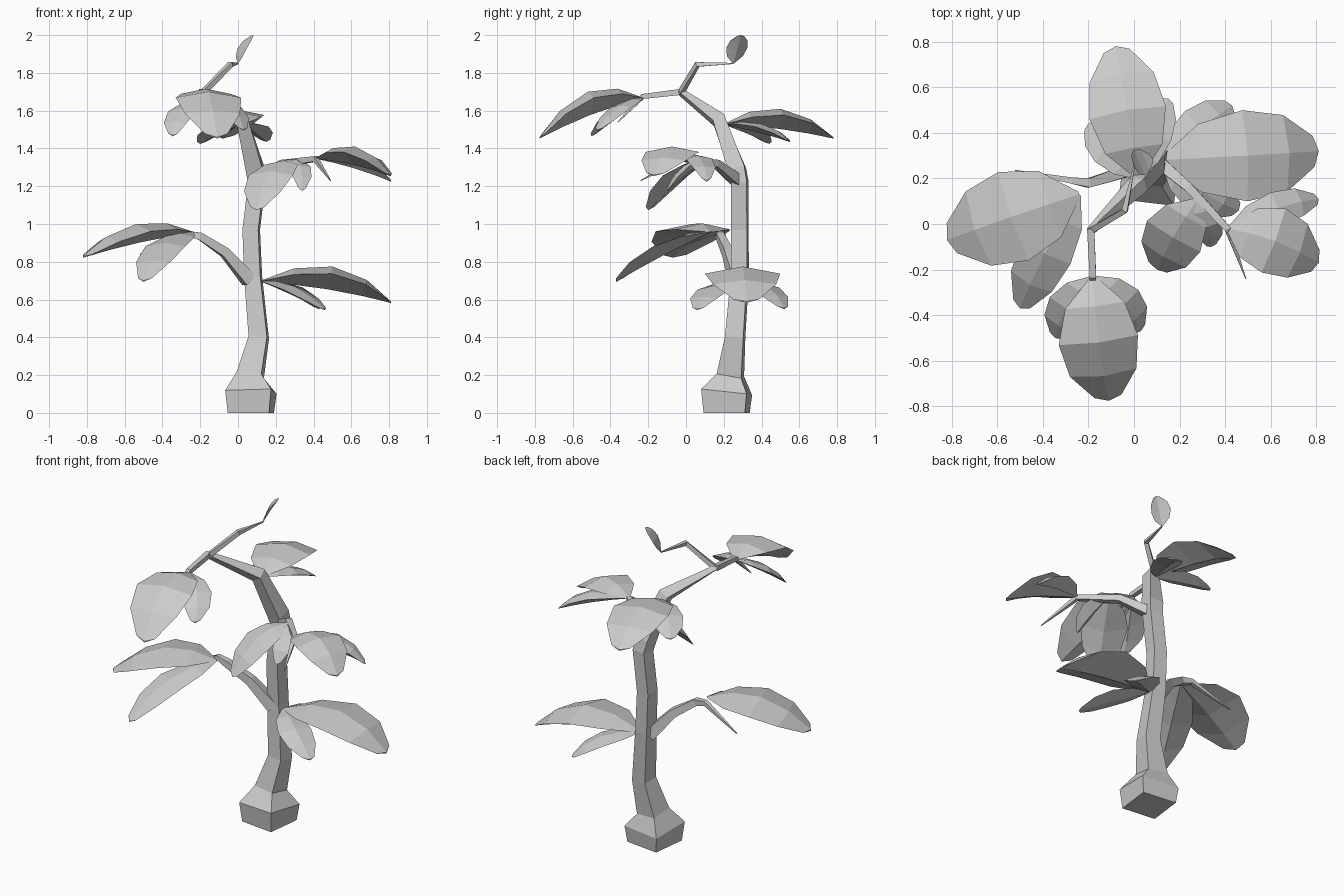
import bpy, bmesh
from mathutils import Vector as V

cube = bpy.data.objects.get("Cube")
if cube:
    bpy.data.objects.remove(cube)

grey = bpy.data.materials.new("plain grey")
grey.use_nodes = True
grey.diffuse_color = (0.6, 0.6, 0.6, 1)
grey.node_tree.nodes["Principled BSDF"].inputs["Base Color"].default_value = (0.6, 0.6, 0.6, 1)


def finish(name, bm):
    bmesh.ops.recalc_face_normals(bm, faces=bm.faces)
    mesh = bpy.data.meshes.new(name)
    bm.to_mesh(mesh)
    bm.free()
    mesh.materials.append(grey)
    bpy.context.collection.objects.link(bpy.data.objects.new(name, mesh))


def loft(name, rings):
    """Closed skin over rings of four corners."""
    bm = bmesh.new()
    rings = [[bm.verts.new(c) for c in ring] for ring in rings]
    for a, b in zip(rings, rings[1:]):
        for k in range(4):
            j = (k + 1) % 4
            bm.faces.new((a[k], a[j], b[j], b[k]))
    bm.faces.new(rings[0][::-1])
    bm.faces.new(rings[-1])
    finish(name, bm)


def stem(name, points, ref=(0, 0, 1)):
    """Square tube through (x, y, z, half width) points."""
    path = [V(p[:3]) for p in points]
    rings = []
    for i, p in enumerate(path):
        before = p - path[i - 1] if i else path[1] - p
        after = path[i + 1] - p if i + 1 < len(path) else before
        t = (before.normalized() + after.normalized()).normalized()
        u = t.cross(V(ref)).normalized()
        v = t.cross(u)
        r = points[i][3]
        rings.append([p + (u * a + v * b) * r
                      for a, b in ((1, 1), (-1, 1), (-1, -1), (1, -1))])
    loft(name, rings)


def leaf(name, base, mid, tip, half, fold=0.2, side=None):
    """Leaf with an arched top ridge and a nearly flat underside."""
    base, mid, tip = V(base), V(mid), V(tip)
    ctrl = mid * 2 - (base + tip) / 2
    side = V(side) if side else V((0, 0, 1)).cross(tip - base).normalized()

    def arch(t):
        return base * (1 - t) ** 2 + ctrl * 2 * t * (1 - t) + tip * t * t

    rings = []
    for t, w in ((0, 0.06), (0.22, 0.75), (0.5, 1), (0.78, 0.84), (1, 0.34)):
        edge = arch(t * 0.96) - V((0, 0, fold * half * w))
        chord = base.lerp(tip, t)
        keel = arch(t).lerp(chord, 0.8) - V((0, 0, 0.004 + fold * half * w * 0.3))
        rings.append([edge + side * half * w, arch(t), edge - side * half * w, keel])
    loft(name, rings)


# Trunk with swollen foot
stem("trunk", [(.068, .215, 0, .11), (.068, .215, .11, .122), (.065, .235, .2, .066),
               (.11, .26, .4, .049), (.08, .285, .72, .043), (.07, .285, .97, .042),
               (.1, .285, 1.22, .042), (.09, .27, 1.29, .045), (.02, .175, 1.55, .034),
               (-.19, -.03, 1.7, .014)], ref=(.12, 1, 0))

# Branches, each ending in a thin twig
stem("top_branch", [(-.19, -.03, 1.69, .014), (-.04, .06, 1.845, .013), (0, .25, 1.85, .003)])
stem("front_branch", [(-.19, -.02, 1.7, .016), (-.18, -.23, 1.675, .014), (-.2, -.36, 1.54, .002)])
stem("left_branch", [(.11, .27, 1.23, .028), (.24, .16, 1.32, .02),
                     (.41, -.02, 1.345, .014), (.49, -.24, 1.23, .002)])
stem("right_branch", [(.06, .27, .7, .035), (-.07, .22, .85, .025), (-.2, .18, .935, .02),
                      (-.27, .19, .95, .014), (-.52, .235, .84, .002)])

# Leaves on the top and front branches
leaf("top_leaf", (0, .25, 1.85), (.025, .27, 1.935), (.08, .29, 2), .062, 0, (-.4, .9, 0))
front = (-.18, -.23, 1.67)
leaf("front_leaf", front, (-.155, -.52, 1.7), (-.11, -.775, 1.46), .175)
leaf("front_side_leaf_a", front, (-.3, -.37, 1.61), (-.345, -.5, 1.47), .085)
leaf("front_side_leaf_b", front, (-.04, -.35, 1.63), (.03, -.47, 1.5), .085)

# Leaves on the back of the trunk
back = (.02, .2, 1.53)
leaf("back_leaf", back, (-.03, .5, 1.61), (-.08, .78, 1.46), .17)
leaf("back_side_leaf_a", back, (-.11, .34, 1.52), (-.2, .44, 1.43), .09)
leaf("back_side_leaf_b", back, (.09, .4, 1.53), (.15, .55, 1.44), .08)

# Leaves on the left branch
left = (.41, -.02, 1.35)
leaf("left_leaf", left, (.62, -.075, 1.41), (.81, -.17, 1.26), .15)
leaf("left_side_leaf", left, (.63, .07, 1.36), (.81, .11, 1.23), .075)
inner = (.28, .11, 1.345)
leaf("inner_leaf", inner, (.17, -.06, 1.28), (.1, -.2, 1.08), .135)
leaf("inner_side_leaf", inner, (.33, -.01, 1.31), (.34, -.1, 1.18), .06)

# Leaves low on the left of the trunk
low = (.12, .28, .7)
leaf("low_leaf", low, (.5, .3, .775), (.81, .32, .59), .2)
leaf("low_side_leaf_a", low, (.29, .42, .68), (.43, .52, .555), .1)
leaf("low_side_leaf_b", low, (.3, .14, .67), (.46, .06, .55), .1)

# Leaves on the right branch
right = (-.24, .13, .96)
leaf("right_leaf", right, (-.54, .03, 1), (-.82, -.07, .83), .205)
leaf("right_side_leaf", right, (-.39, -.13, .9), (-.5, -.37, .7), .12)
